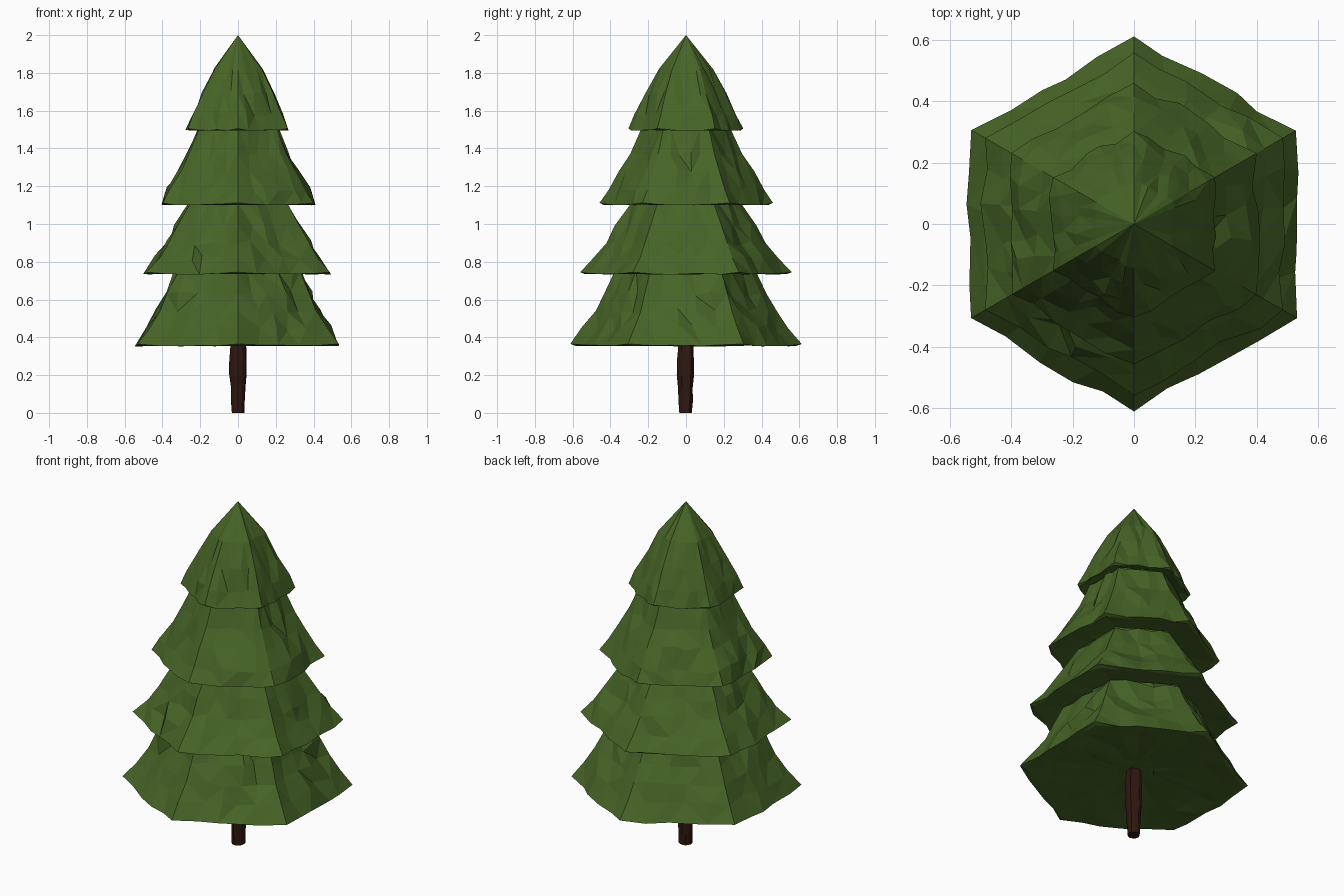
import bpy, bmesh, math, random

if "Cube" in bpy.data.objects:
    bpy.data.objects.remove(bpy.data.objects["Cube"])

random.seed(11)
SEG = 5  # subdivisions along each side of the hexagon


def material(name, colour):
    m = bpy.data.materials.new(name)
    m.diffuse_color = (*colour, 1)
    m.use_nodes = True
    m.node_tree.nodes["Principled BSDF"].inputs["Base Color"].default_value = m.diffuse_color
    return m


def finish(name, bm, mat):
    bmesh.ops.recalc_face_normals(bm, faces=bm.faces)
    me = bpy.data.meshes.new(name)
    bm.to_mesh(me)
    bm.free()
    ob = bpy.data.objects.new(name, me)
    bpy.context.collection.objects.link(ob)
    me.materials.append(mat)
    return ob


def loft(bm, rings):
    for a, b in zip(rings, rings[1:]):
        n = max(len(a), len(b))
        for i in range(n):
            j = (i + 1) % n
            if len(b) == 1:
                bm.faces.new((a[i], a[j], b[0]))
            else:
                bm.faces.new((a[i], a[j], b[j], b[i]))


def hex_ring(bm, radius, z, rough, dz, corner=.3, sag=0):
    # jittered hexagon whose corners point along +y and -y
    if radius == 0:
        return [bm.verts.new((0, 0, z))]
    rough *= min(1, radius / .4)
    dz *= min(1, radius / .4)
    ring = []
    for side in range(6):
        a, b = (math.radians(90 + 60 * k) for k in (side, side + 1))
        for s in range(SEG):
            t = s / SEG
            if s:
                t += random.uniform(-.05, .05)
            x = radius * (math.cos(a) * (1 - t) + math.cos(b) * t)
            y = radius * (math.sin(a) * (1 - t) + math.sin(b) * t)
            k = 1 + (random.uniform(-rough, rough * 1.5) if s
                     else random.uniform(-corner, corner) * rough) / radius
            h = random.uniform(-dz, dz) - sag if s else 0
            ring.append(bm.verts.new((x * k, y * k, z + h)))
    return ring


def tier(name, inner, profile):
    # underside from the inside out, then the sloping needles upwards
    r0, z0 = profile[0]
    bm = bmesh.new()
    if inner == 0:
        rings = [hex_ring(bm, r0 * f, z0 + h, .012, .009)
                 for f, h in ((.2, .025), (.5, .012), (.75, .002))]
    else:
        rings = [hex_ring(bm, inner, z0 + .012, .004, .004)]
    rings.append(hex_ring(bm, r0 * .955, z0 - .010, .006, .003))
    for i, (r, z) in enumerate(profile):
        rim = i == 0
        rings.append(hex_ring(bm, r, z, .014 if rim else .017, .004 if rim else .016,
                              .2 if rim else .7, .009 if rim else 0))
    loft(bm, rings)
    if inner == 0:
        bm.faces.new(rings[0])
    bmesh.ops.triangulate(bm, faces=bm.faces)
    return finish(name, bm, green)


green = material("needles", (.062, .128, .02))
brown = material("bark", (.03, .009, .005))

# foliage tiers, (corner radius, height)
tier("foliage_bottom", 0, [(.612, .365), (.545, .45), (.48, .54), (.43, .63), (.375, .745)])
tier("foliage_lower", .36, [(.56, .745), (.485, .82), (.425, .90), (.37, .99), (.295, 1.112)])
tier("foliage_upper", .28, [(.46, 1.112), (.42, 1.18), (.355, 1.28), (.295, 1.37), (.235, 1.51)])
tier("foliage_top", .22, [(.305, 1.506), (.27, 1.58), (.215, 1.69), (.145, 1.82), (0, 2)])

# ridged trunk
bm = bmesh.new()
rings = []
ridge = [random.uniform(.86, 1.1) for _ in range(12)]
for r, z in ((.036, 0), (.038, .06), (.041, .13), (.049, .20), (.047, .27), (.045, .33), (.042, .39)):
    ring = []
    for i in range(12):
        a = math.tau * i / 12
        k = r * ridge[i] * random.uniform(.92, 1.07)
        ring.append(bm.verts.new((k * math.cos(a), k * math.sin(a), z)))
    rings.append(ring)
loft(bm, rings)
bm.faces.new(rings[0])
bm.faces.new(rings[-1])
finish("trunk", bm, brown)
